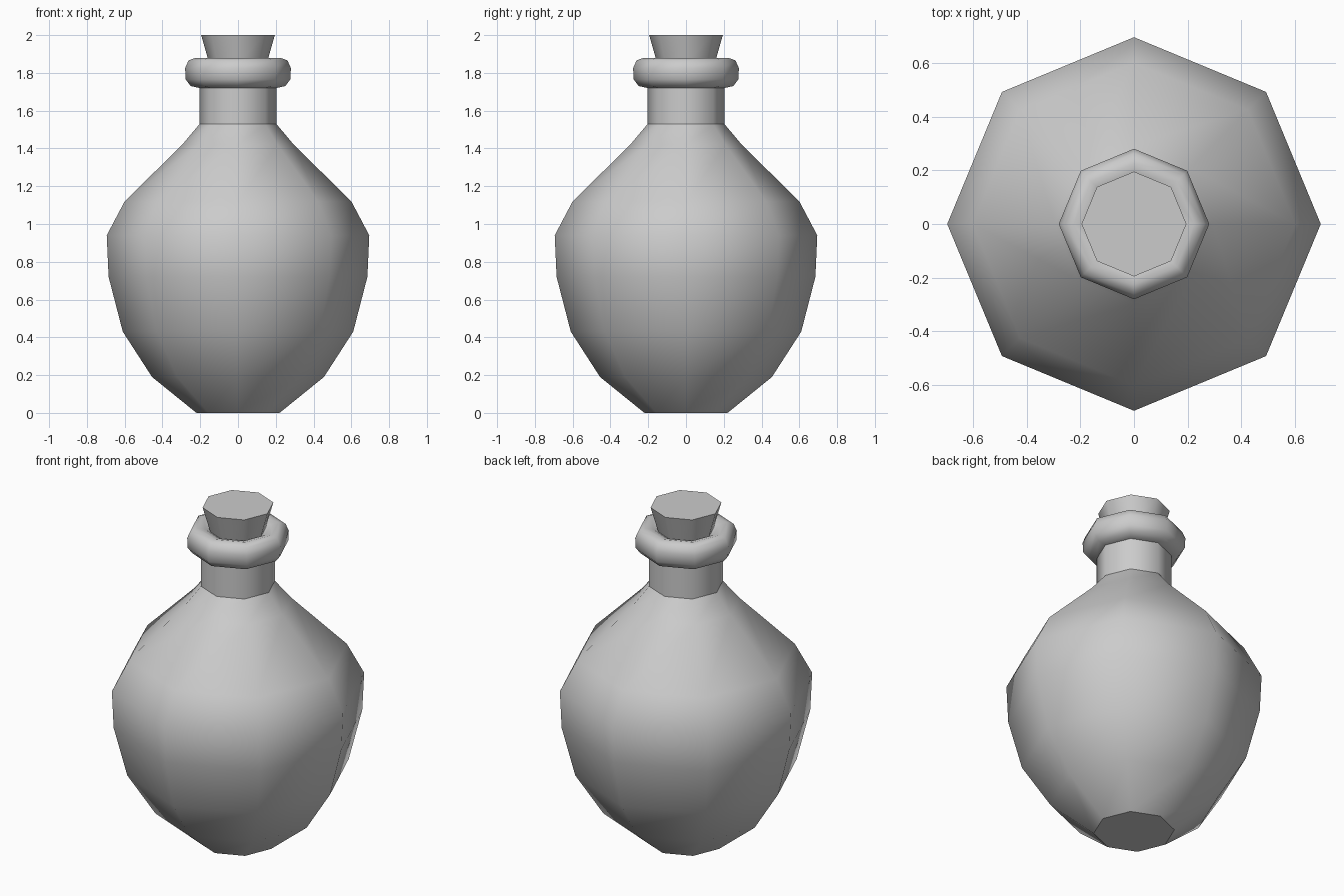
import bpy, bmesh
from math import cos, sin, pi

if "Cube" in bpy.data.objects:
    bpy.data.objects.remove(bpy.data.objects["Cube"])

SIDES = 8


def lathe(name, profile, sharp=(), cap_bottom=False, cap_top=False):
    """Revolve (radius, z) points into a smooth eight-sided part."""
    bm = bmesh.new()
    rings = [[bm.verts.new((r * cos(2 * pi * i / SIDES), r * sin(2 * pi * i / SIDES), z))
              for i in range(SIDES)] for r, z in profile]
    for lower, upper in zip(rings, rings[1:]):
        for i in range(SIDES):
            j = (i + 1) % SIDES
            bm.faces.new((lower[i], lower[j], upper[j], upper[i])).smooth = True
    if cap_bottom:
        bm.faces.new(rings[0][::-1])
    if cap_top:
        bm.faces.new(rings[-1])
    for k in sharp:
        for i in range(SIDES):
            bm.edges.get((rings[k][i], rings[k][(i + 1) % SIDES])).smooth = False
    mesh = bpy.data.meshes.new(name)
    bm.to_mesh(mesh)
    bm.free()
    obj = bpy.data.objects.new(name, mesh)
    bpy.context.collection.objects.link(obj)
    return obj


# Rounded flask body with a flat base, and a straight neck above the shoulder
lathe("flask_body",
      [(0.22, 0), (0.455, 0.19), (0.61, 0.43), (0.685, 0.72), (0.695, 0.94),
       (0.6, 1.12), (0.295, 1.42), (0.203, 1.53), (0.203, 1.72)],
      sharp=(0, 7, 8), cap_bottom=True)

# Rolled lip around the mouth
lathe("lip",
      [(0.203, 1.72), (0.25, 1.73), (0.277, 1.765), (0.28, 1.825),
       (0.262, 1.866), (0.225, 1.88), (0.18, 1.868), (0.15, 1.85)])

# Tapered stopper
lathe("stopper", [(0.152, 1.85), (0.195, 2.0)], sharp=(0, 1),
      cap_bottom=True, cap_top=True)
